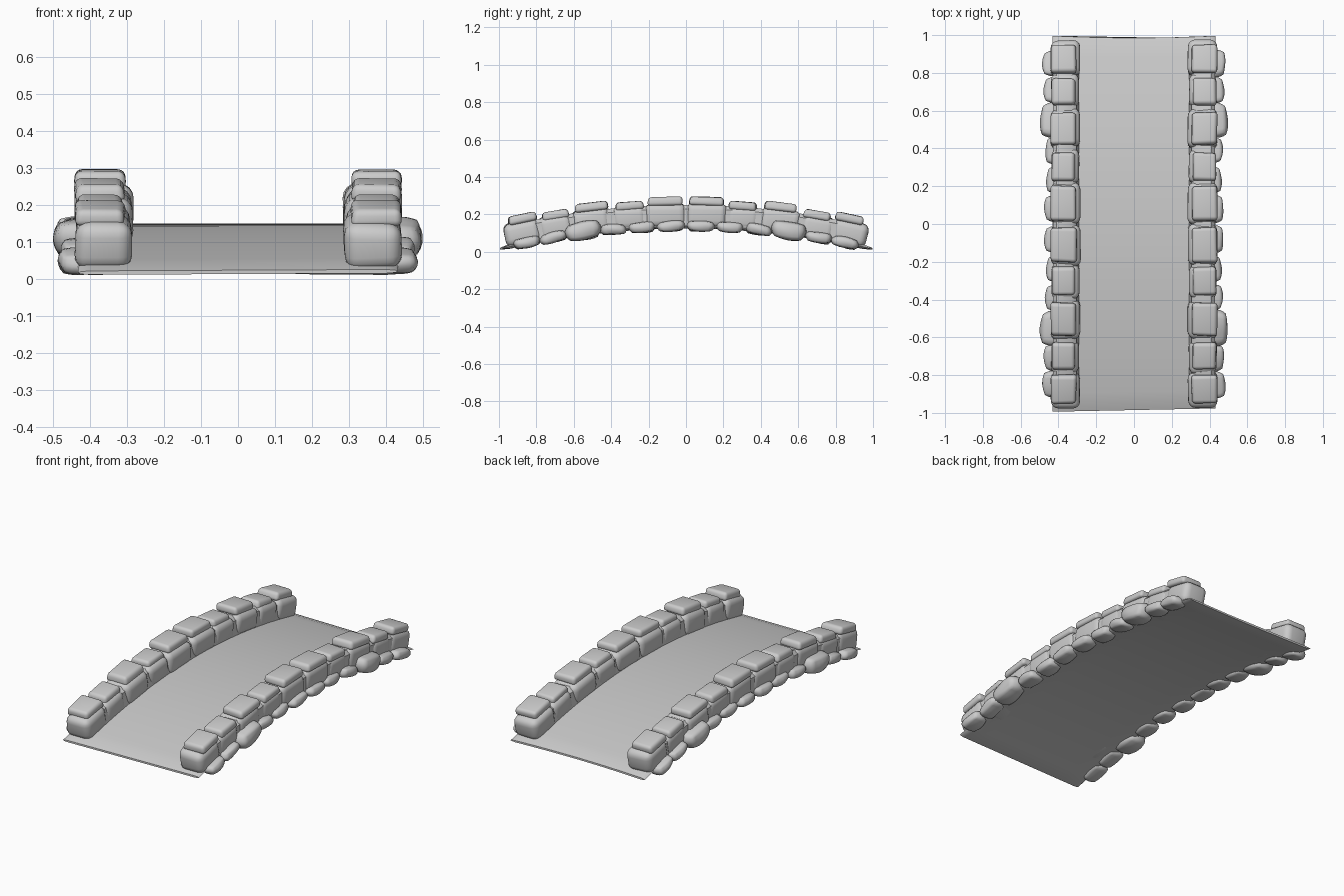
import bpy, bmesh, math, random
from mathutils import Matrix, Vector

random.seed(4)
cube = bpy.data.objects.get("Cube")
if cube:
    bpy.data.objects.remove(cube)

stone = bpy.data.materials.new("grey stone")
stone.use_nodes = True
stone.diffuse_color = (0.6, 0.6, 0.6, 1)
stone.node_tree.nodes["Principled BSDF"].inputs["Base Color"].default_value = (0.6, 0.6, 0.6, 1)


def arch(y):
    """Height of the walking surface."""
    return 0.15 - 0.122 * y * y


def finish(bm, name, angle):
    bmesh.ops.recalc_face_normals(bm, faces=bm.faces)
    mesh = bpy.data.meshes.new(name)
    bm.to_mesh(mesh)
    bm.free()
    mesh.materials.append(stone)
    obj = bpy.data.objects.new(name, mesh)
    bpy.context.collection.objects.link(obj)
    bpy.ops.object.select_all(action="DESELECT")
    obj.select_set(True)
    bpy.context.view_layer.objects.active = obj
    bpy.ops.object.shade_smooth_by_angle(angle=math.radians(angle))
    return obj


def rounded_stone(name, centre, size, tilt, rounding, jitter=0.0, top=1.0):
    """Box with softened edges, irregular corners and an optional tapered top."""
    bm = bmesh.new()
    bmesh.ops.create_cube(bm, size=1)
    for v in bm.verts:
        v.co += Vector([random.uniform(-jitter, jitter) for _ in range(3)])
        if v.co.z > 0:
            v.co.x *= top
            v.co.y *= top
    bmesh.ops.scale(bm, vec=size, verts=bm.verts)
    bmesh.ops.bevel(bm, geom=bm.edges[:], offset=rounding * min(size),
                    segments=4, profile=0.5, affect="EDGES")
    place = Matrix.Translation(centre) @ Matrix.Rotation(tilt, 4, "X")
    bmesh.ops.transform(bm, matrix=place, verts=bm.verts)
    return finish(bm, name, 50)


def pebble(name, centre, size, tilt):
    """Flattened, slightly lumpy round stone."""
    bm = bmesh.new()
    bmesh.ops.create_cube(bm, size=2)
    bmesh.ops.subdivide_edges(bm, edges=bm.edges[:], cuts=5, use_grid_fill=True)
    phase = random.uniform(0, 6)
    for v in bm.verts:
        n = v.co.normalized()
        v.co = n * (v.co.length ** 0.35) * (1 + 0.05 * math.sin(3 * n.y + 2 * n.z + phase))
    bmesh.ops.scale(bm, vec=[s / 2 for s in size], verts=bm.verts)
    place = Matrix.Translation(centre) @ Matrix.Rotation(tilt, 4, "X")
    bmesh.ops.transform(bm, matrix=place, verts=bm.verts)
    return finish(bm, name, 60)


# Arched deck: a rounded cross-section swept along the length, with wavy ends
bm = bmesh.new()
half = [(0.40, 0), (0.425, -0.005), (0.432, -0.013), (0.425, -0.021), (0.40, -0.026)]
xs = [-0.3, -0.15, 0, 0.15, 0.3]
section = ([(x, 0) for x in xs] + half + [(x, -0.026) for x in reversed(xs)]
           + [(-x, z) for x, z in reversed(half)])
rings = []
steps = 40
for i in range(steps + 1):
    t = 2 * i / steps - 1
    ring = []
    for x, z in section:
        reach = 0.985 + 0.06 * x * x if t > 0 else 0.985 - 0.02 * x
        y = t * reach
        flare = 0.4 if i in (0, steps) else 1
        ring.append(bm.verts.new((x, y, arch(y) - 0.013 + (z + 0.013) * flare)))
    rings.append(ring)
for a, b in zip(rings, rings[1:]):
    for k in range(len(section)):
        j = (k + 1) % len(section)
        bm.faces.new((a[k], a[j], b[j], b[k]))
bm.faces.new(rings[0])
bm.faces.new(rings[-1])
finish(bm, "deck", 50)

# Parapets: a row of wall blocks, each with a thin cap stone
spans = [(0.01, 0.21), (0.22, 0.385), (0.41, 0.60), (0.62, 0.78), (0.79, 0.96)]
for side, sx in (("left", 1), ("right", -1)):
    for end, sy in (("back", 1), ("front", -1)):
        for n, (y0, y1) in enumerate(spans):
            y = sy * (y0 + y1) / 2
            length = y1 - y0
            tilt = math.atan(-0.244 * y)
            small = n in (1, 3)
            label = f"{side}_{end}_{n + 1}"
            lift = arch(y)
            rounded_stone("wall_block_" + label,
                          (sx * 0.363, y, lift + 0.045 - 0.006 * small),
                          (0.155 - 0.01 * small, length + 0.02, 0.128), tilt, 0.3, 0.03)
            rounded_stone("cap_stone_" + label,
                          (sx * 0.373, y, lift + 0.122 - 0.016 * small),
                          (0.138 - 0.012 * small, length - 0.012, 0.046), tilt, 0.38, 0.03, 0.93)

# Narrow core joining the wall blocks under the caps
for side, sx in (("left", 1), ("right", -1)):
    bm = bmesh.new()
    rings = []
    for i in range(25):
        y = 0.9 * (i / 12 - 1)
        rings.append([bm.verts.new((sx * x, y, arch(y) + z)) for x, z in
                      ((0.29, -0.01), (0.305, 0.08), (0.33, 0.1),
                       (0.41, 0.1), (0.43, 0.08), (0.43, -0.01))])
    for a, b in zip(rings, rings[1:]):
        for k in range(6):
            j = (k + 1) % 6
            bm.faces.new((a[k], a[j], b[j], b[k]))
    bm.faces.new(rings[0])
    bm.faces.new(rings[-1])
    finish(bm, "wall_core_" + side, 40)

# Pebbles along the outer edges of the deck
for side, sx in (("left", 1), ("right", -1)):
    for end, sy in (("back", 1), ("front", -1)):
        for n, py in enumerate((0.08, 0.235, 0.39, 0.55, 0.71, 0.85)):
            y = sy * py
            big = n == 3
            out = (0.475, 0.465, 0.47, 0.498, 0.478, 0.485)[n]
            width = 0.13 if big else 0.105
            pebble(f"edge_pebble_{side}_{end}_{n + 1}",
                   (sx * (out - width / 2), y, arch(y) - 0.012 + 0.012 * big),
                   (width, 0.19 if big else 0.145, 0.10 if big else 0.06),
                   math.atan(-0.244 * y) + random.uniform(-0.1, 0.1))
